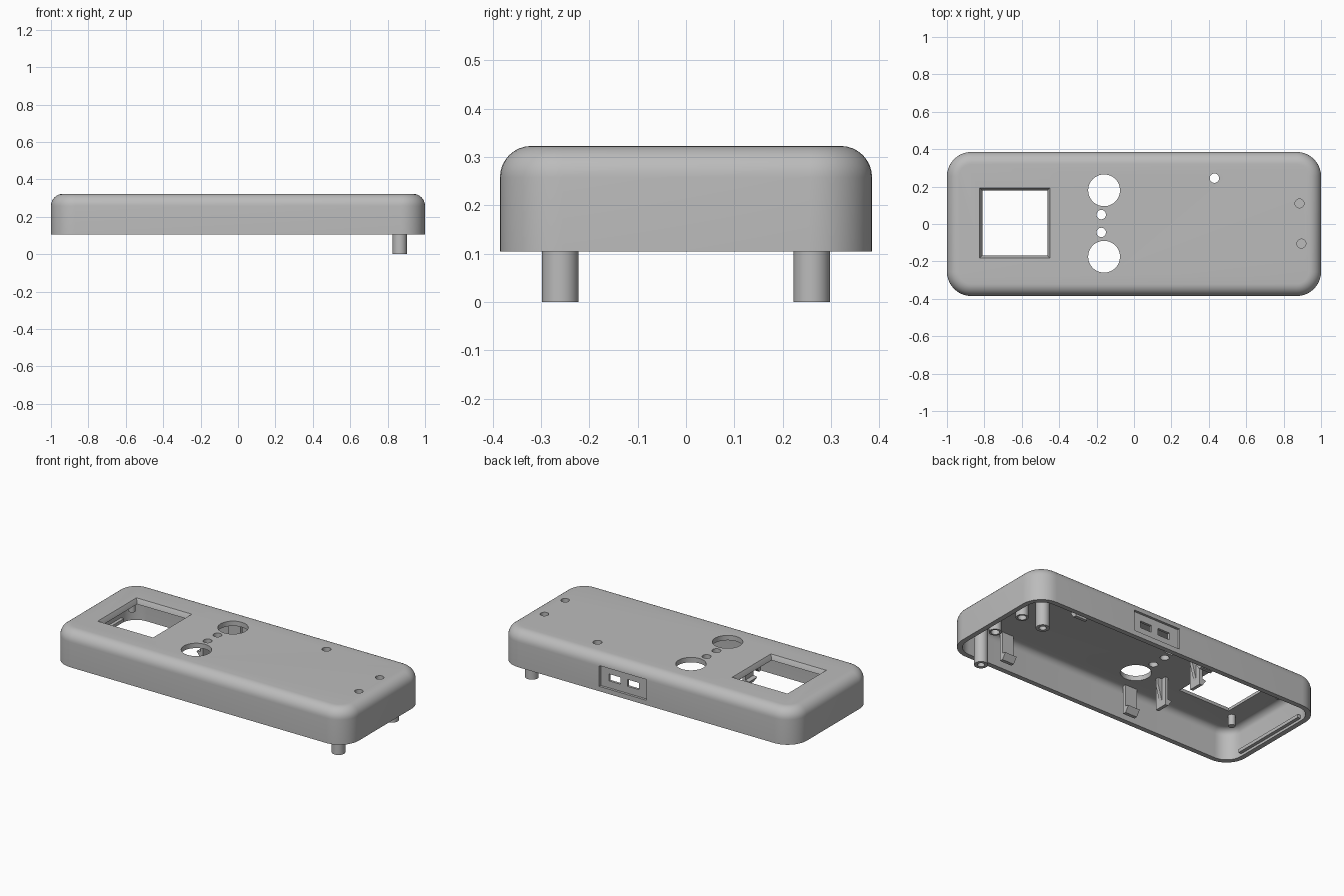
import bpy, bmesh, math
from mathutils import Matrix, Vector

cube = bpy.data.objects.get("Cube")
if cube:
    bpy.data.objects.remove(cube, do_unlink=True)

grey = bpy.data.materials.new("grey plastic")
grey.use_nodes = True
colour = (0.5, 0.5, 0.5, 1)
grey.diffuse_color = colour
grey.node_tree.nodes["Principled BSDF"].inputs["Base Color"].default_value = colour

BOTTOM, TOP, WALL = 0.105, 0.323, 0.03
CEILING = TOP - WALL


def make(name, bm):
    bmesh.ops.recalc_face_normals(bm, faces=bm.faces)
    mesh = bpy.data.meshes.new(name)
    bm.to_mesh(mesh)
    bm.free()
    mesh.materials.append(grey)
    obj = bpy.data.objects.new(name, mesh)
    bpy.context.collection.objects.link(obj)
    return obj


def loft(name, rings):
    """Join stacked rings of points into a closed solid."""
    bm = bmesh.new()
    loops = [[bm.verts.new(p) for p in ring] for ring in rings]
    for a, b in zip(loops, loops[1:]):
        for i in range(len(a)):
            j = (i + 1) % len(a)
            bm.faces.new((a[i], a[j], b[j], b[i]))
    bm.faces.new(loops[0][::-1])
    bm.faces.new(loops[-1])
    return make(name, bm)


def rounded_ring(hx, hy, r, z, steps=10):
    ring = []
    for k, (sx, sy) in enumerate([(1, 1), (-1, 1), (-1, -1), (1, -1)]):
        for i in range(steps + 1):
            a = math.pi / 2 * (k + i / steps)
            ring.append((sx * (hx - r) + r * math.cos(a), sy * (hy - r) + r * math.sin(a), z))
    return ring


def domed_box(name, hx, hy, r, z0, z1, fillet, steps=8):
    rings = [rounded_ring(hx, hy, r, z0)]
    for i in range(steps + 1):
        a = math.pi / 2 * i / steps
        d = fillet * (1 - math.cos(a))
        rings.append(rounded_ring(hx - d, hy - d, r - d, z1 - fillet + fillet * math.sin(a)))
    return loft(name, rings)


def rect(cx, cy, hx, hy, z):
    return [(cx - hx, cy - hy, z), (cx + hx, cy - hy, z), (cx + hx, cy + hy, z), (cx - hx, cy + hy, z)]


def box(name, x0, x1, y0, y1, z0, z1):
    c = ((x0 + x1) / 2, (y0 + y1) / 2, (x1 - x0) / 2, (y1 - y0) / 2)
    return loft(name, [rect(*c, z0), rect(*c, z1)])


def cylinder(name, x, y, r, z0, z1, sides=32):
    def ring(z):
        return [(x + r * math.cos(math.tau * i / sides), y + r * math.sin(math.tau * i / sides), z)
                for i in range(sides)]
    return loft(name, [ring(z0), ring(z1)])


def tube(name, x, y, r, bore, z0, z1, depth, sides=32):
    """Post with a blind or full bore open at the bottom."""
    def ring(rad, z):
        return [(x + rad * math.cos(math.tau * i / sides), y + rad * math.sin(math.tau * i / sides), z)
                for i in range(sides)]
    return loft(name, [ring(r, z1), ring(r, z0), ring(bore, z0), ring(bore, z0 + depth)])


def cut(target, cutter):
    mod = target.modifiers.new("cut", "BOOLEAN")
    mod.operation = "DIFFERENCE"
    mod.solver = "EXACT"
    mod.object = cutter
    bpy.context.view_layer.objects.active = target
    bpy.ops.object.modifier_apply(modifier=mod.name)
    bpy.data.objects.remove(cutter, do_unlink=True)


def extrude_profile(name, profile, width, matrix):
    """Profile in local y and z, given a width along local x."""
    return loft(name, [[matrix @ Vector((s * width / 2, y, z)) for y, z in profile] for s in (-1, 1)])


def clip(name, x, y, angle, width=0.08):
    """Snap hook hanging from the ceiling, with a gusset on its back."""
    m = Matrix.Translation((x, y, 0)) @ Matrix.Rotation(angle, 4, "Z")
    top = CEILING + 0.01
    hook = [(0, top), (0, 0.16), (0.025, 0.155), (0, 0.12), (-0.02, 0.12), (-0.02, top)]
    extrude_profile(name, hook, width, m)
    rib = [(-0.02, top), (-0.02, 0.16), (-0.045, 0.25), (-0.045, top)]
    extrude_profile(name + "_rib", rib, 0.02, m)


# Hollow shell with rounded corners and a rounded upper edge
shell = domed_box("shell", 1.0, 0.385, 0.13, BOTTOM, TOP, 0.065)
cut(shell, domed_box("cavity", 1 - WALL, 0.385 - WALL, 0.1, BOTTOM - 0.1, CEILING, 0.04))

# Display window with sloped edges
cx, cy = -0.637, 0.005
cut(shell, loft("window_cut", [rect(cx, cy, 0.172, 0.172, CEILING - 0.02),
                               rect(cx, cy, 0.174, 0.174, CEILING + 0.005),
                               rect(cx, cy, 0.188, 0.188, TOP),
                               rect(cx, cy, 0.188, 0.188, TOP + 0.02)]))

# Round holes through the top
screw_holes = [(0.885, 0.11), (0.895, -0.105)]
holes = [(-0.16, 0.18, 0.085), (-0.16, -0.175, 0.085), (-0.175, 0.05, 0.025), (-0.175, -0.045, 0.025),
         (0.43, 0.245, 0.025)] + [(x, y, 0.024) for x, y in screw_holes]
for x, y, r in holes:
    cut(shell, cylinder("hole_cut", x, y, r, CEILING - 0.02, TOP + 0.02, 48))

# Connector recess and two slots in the back wall
cut(shell, box("recess_cut", 0.0, 0.32, 0.37, 0.45, 0.135, 0.262))
for x in (0.06, 0.185):
    cut(shell, box("slot_cut", x, x + 0.08, 0.3, 0.45, 0.178, 0.22))

# Long pegs, and tubes around the end holes
for y, side in ((0.26, "back"), (-0.26, "front")):
    tube(side + "_peg", 0.865, y, 0.038, 0.02, 0, CEILING + 0.005, 0.1)
for (x, y), side in zip(screw_holes, ("back", "front")):
    tube(side + "_hole_tube", x, y, 0.035, 0.024, 0.125, CEILING + 0.002, CEILING - 0.123)

# Board clips by the long walls, display clips and display posts
for s, side in ((1, "back"), (-1, "front")):
    turn = math.pi if s > 0 else 0
    clip(side + "_board_clip_left", 0.64, s * 0.3, turn)
    clip(side + "_board_clip_right", -0.24, s * 0.31, turn)
    clip(side + "_display_clip", -0.33, s * 0.145, math.pi / 2)
    cylinder(side + "_display_post", -0.86, s * 0.2, 0.02, 0.23, CEILING + 0.005, 24)

# Ledge inside the right end
box("end_ledge", -0.975, -0.95, -0.25, 0.25, 0.12, 0.14)

for obj in bpy.context.scene.objects:
    obj.select_set(obj.type == "MESH")
bpy.context.view_layer.objects.active = shell
bpy.ops.object.shade_smooth_by_angle(angle=math.radians(30))
